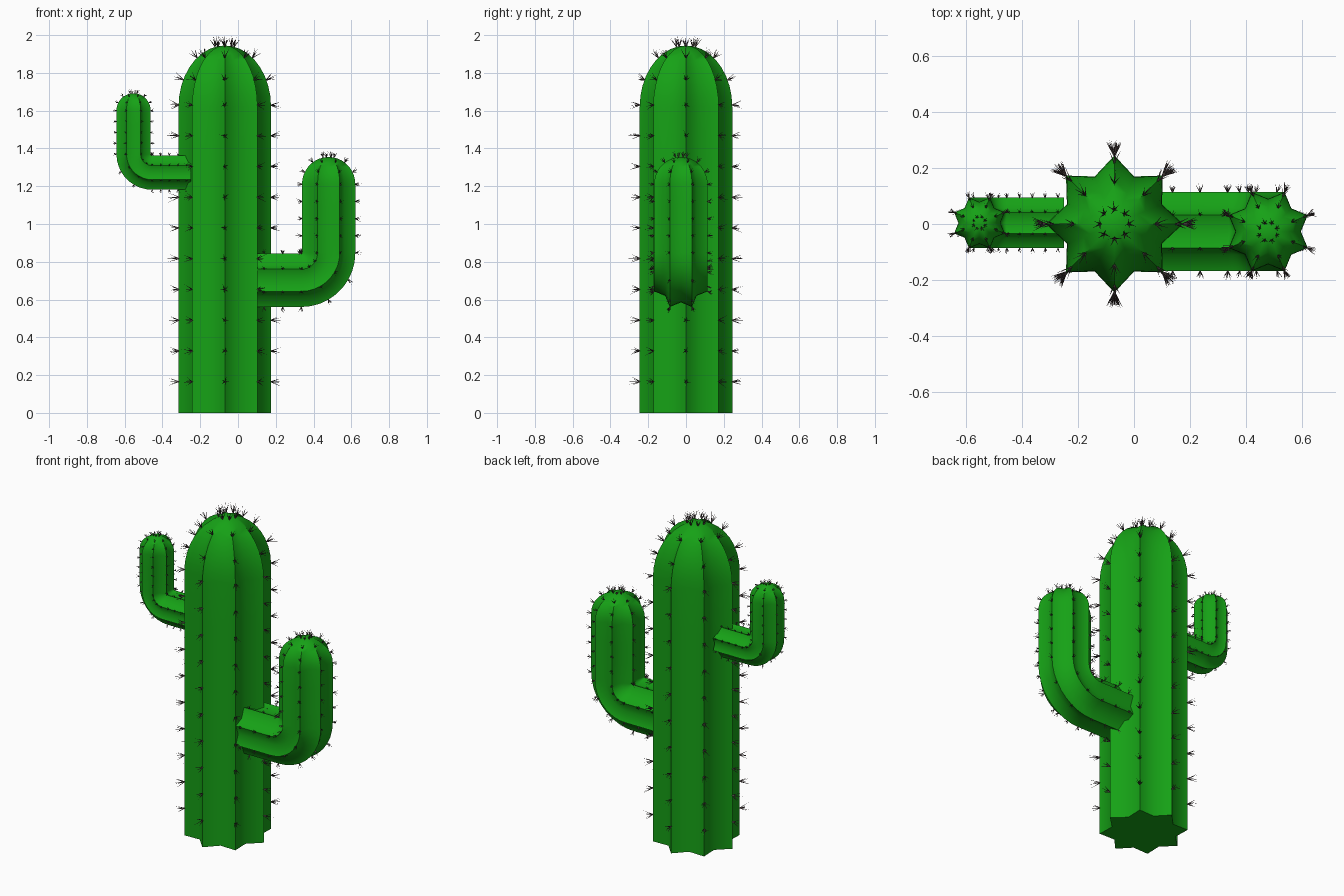
import bpy, bmesh, random
from math import sin, cos, pi, radians
from mathutils import Vector

if "Cube" in bpy.data.objects:
    bpy.data.objects.remove(bpy.data.objects["Cube"])

random.seed(4)
RIBS = 8
Y = Vector((0, 1, 0))


def material(name, color):
    m = bpy.data.materials.new(name)
    m.diffuse_color = color
    m.use_nodes = True
    m.node_tree.nodes["Principled BSDF"].inputs["Base Color"].default_value = m.diffuse_color
    return m


green = material("cactus_green", (0.008, 0.36, 0.008, 1))
brown = material("spine_brown", (0.07, 0.05, 0.05, 1))


def make_object(name, bm, mat):
    me = bpy.data.meshes.new(name)
    bm.to_mesh(me)
    bm.free()
    ob = bpy.data.objects.new(name, me)
    bpy.context.collection.objects.link(ob)
    me.materials.append(mat)
    return ob


# A station is (centre, direction, section scale, dome elevation angle)
def straight(a, b, n):
    a, b = Vector(a), Vector(b)
    return [(a.lerp(b, i / n), (b - a).normalized(), 1, 0) for i in range(n + 1)]


def bend(centre, r, side, angles):
    c = Vector(centre)
    return [(c + Vector((side * sin(t), 0, -cos(t))) * r,
             Vector((side * cos(t), 0, sin(t))), 1, 0) for t in angles]


def dome(base, h, angles):
    b = Vector(base)
    return [(b + Vector((0, 0, h * sin(t))), Vector((0, 0, 1)), cos(t), t) for t in angles]


def section_axes(d):
    return Y.cross(d).normalized()


# Sweep a star-shaped rib section along the stations
def ribbed_body(name, stations, r_out, r_in, offset, tip):
    bm = bmesh.new()
    rings = []
    n = RIBS * 2
    for pos, d, s, _ in stations:
        side = section_axes(d)
        ring = []
        for i in range(n):
            a = offset + pi * i / RIBS
            r = s * (r_in if i % 2 else r_out)
            ring.append(bm.verts.new(pos + side * (r * cos(a)) + Y * (r * sin(a))))
        rings.append(ring)
    for p, q in zip(rings, rings[1:]):
        for i in range(n):
            j = (i + 1) % n
            bm.faces.new((p[i], p[j], q[j], q[i]))
    top = bm.verts.new(tip)
    for i in range(n):
        bm.faces.new((rings[-1][i], rings[-1][(i + 1) % n], top))
    bm.faces.new(rings[0][::-1])
    bmesh.ops.recalc_face_normals(bm, faces=bm.faces)
    ob = make_object(name, bm, green)
    bpy.ops.object.select_all(action='DESELECT')
    ob.select_set(True)
    bpy.context.view_layer.objects.active = ob
    bpy.ops.object.shade_smooth_by_angle(angle=radians(60))


def spike(bm, base, d, length, r):
    u = d.orthogonal().normalized()
    v = d.cross(u)
    tip = bm.verts.new(base + d * length)
    ring = [bm.verts.new(base + (u * cos(t) + v * sin(t)) * r)
            for t in (0, 2 * pi / 3, 4 * pi / 3)]
    for i in range(3):
        bm.faces.new((ring[i], ring[(i + 1) % 3], tip))


# Tufts of thin spines on every rib crest
def spines(name, stations, r_out, offset, length, thick):
    bm = bmesh.new()
    for pos, d, s, elev in stations:
        side = section_axes(d)
        for i in range(RIBS):
            a = offset + 2 * pi * i / RIBS
            radial = side * cos(a) + Y * sin(a)
            base = pos + radial * (r_out * s * 0.99)
            out = (radial * cos(elev) + d * sin(elev)).normalized()
            u = out.orthogonal().normalized()
            v = out.cross(u)
            turn = random.uniform(0, 2 * pi)
            for k in range(6):
                t = turn + k * 2 * pi / 5
                spread = 0.55 * random.uniform(0.6, 1.1) if k < 5 else 0
                w = (out + (u * cos(t) + v * sin(t)) * spread).normalized()
                spike(bm, base, w, length * random.uniform(0.7, 1.05), thick)
    make_object(name, bm, brown)


DOME = [radians(t) for t in (10, 20, 30, 40, 50, 60, 70, 80)]
TUFT_DOME = [radians(t) for t in (26, 53, 78)]

# Trunk
X = -0.07
ribbed_body("trunk", straight((X, 0, 0), (X, 0, 1.62), 6) + dome((X, 0, 1.62), 0.325, DOME),
            0.245, 0.184, 0, (X, 0, 1.945))
spines("trunk_spines",
       straight((X, 0, 0.165), (X, 0, 1.63), 9) + dome((X, 0, 1.62), 0.325, TUFT_DOME),
       0.245, 0, 0.062, 0.003)


# Arms: out from the trunk, round an elbow, then up to a dome
def arm(name, side, x0, xv, y, z, r_bend, z_str, h, r_out, r_in, gap, length, thick):
    xb, zb = xv - side * r_bend, z + r_bend
    start, elbow = (x0, y, z), (xb, y, z)
    up, end = (xv, y, zb), (xv, y, z_str)
    body = (straight(start, elbow, 2)
            + bend((xb, y, zb), r_bend, side, [pi / 2 * i / 9 for i in range(1, 9)])
            + straight(up, end, 3) + dome(end, h, DOME))
    ribbed_body(name, body, r_out, r_in, pi / 8, (xv, y, z_str + h))
    n1 = max(1, round(abs(xb - x0) / gap))
    n2 = max(1, round((z_str - zb) / gap))
    tufts = (straight((x0 + side * gap * 0.4, y, z), elbow, n1)
             + bend((xb, y, zb), r_bend, side, [pi / 6, pi / 3])
             + straight(up, end, n2) + dome(end, h, TUFT_DOME))
    spines(name + "_spines", tufts, r_out, pi / 8, length, thick)


arm("right_arm", 1, 0.10, 0.48, -0.027, 0.702, 0.145, 1.21, 0.145,
    0.153, 0.117, 0.095, 0.036, 0.002)
arm("left_arm", -1, -0.25, -0.553, 0.004, 1.272, 0.098, 1.60, 0.092,
    0.098, 0.075, 0.055, 0.024, 0.0014)
